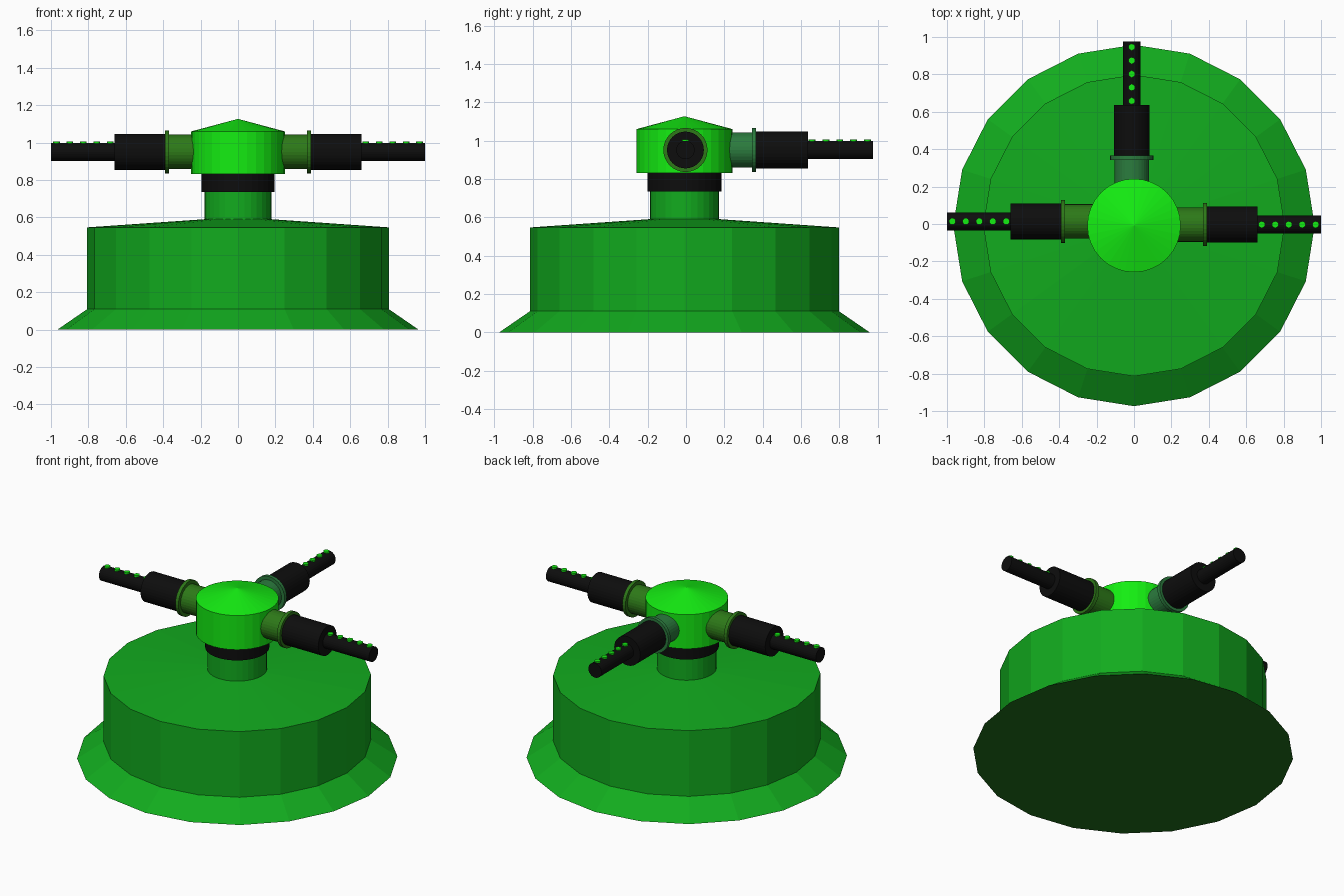
import bpy, bmesh
from math import cos, sin, pi
from mathutils import Matrix

if "Cube" in bpy.data.objects:
    bpy.data.objects.remove(bpy.data.objects["Cube"])


def material(name, rgb):
    m = bpy.data.materials.new(name)
    m.diffuse_color = (*rgb, 1)
    m.use_nodes = True
    m.node_tree.nodes["Principled BSDF"].inputs["Base Color"].default_value = m.diffuse_color
    return m


BASE = material("base_green", (0.006, 0.41, 0.013))
HEAD = material("bright_green", (0.007, 0.85, 0.006))
OLIVE = material("olive_green", (0.026, 0.19, 0.009))
TEAL = material("teal_green", (0.024, 0.20, 0.048))
DARK = material("underside_green", (0.014, 0.16, 0.010))
BLACK = material("black", (0.004, 0.004, 0.004))
CY = -0.008  # body axis in y


def lathe(name, profile, sides, mat, matrix):
    """Closed solid of revolution from (radius, height) points."""
    bm = bmesh.new()
    rings = []
    for r, h in profile:
        if r == 0:
            rings.append([bm.verts.new((0, 0, h))])
        else:
            rings.append([bm.verts.new((r * cos(2 * pi * i / sides),
                                        r * sin(2 * pi * i / sides), h))
                          for i in range(sides)])
    for a, b in zip(rings, rings[1:]):
        for i in range(sides):
            j = (i + 1) % sides
            if len(b) == 1:
                bm.faces.new((a[i], a[j], b[0]))
            else:
                bm.faces.new((a[i], a[j], b[j], b[i]))
    for ring in (rings[0], rings[-1]):
        if len(ring) > 1:
            bm.faces.new(ring)
    bmesh.ops.recalc_face_normals(bm, faces=bm.faces)
    bm.transform(matrix)
    me = bpy.data.meshes.new(name)
    bm.to_mesh(me)
    bm.free()
    me.materials.append(mat)
    ob = bpy.data.objects.new(name, me)
    bpy.context.collection.objects.link(ob)
    return ob


# Flared drum with dark underside, neck, seal and head
axis = Matrix.Translation((0, CY, 0))
drum = lathe("base_drum", [(0.966, 0), (0.806, 0.11), (0.806, 0.547), (0, 0.603)], 20, BASE, axis)
drum.data.materials.append(DARK)
for face in drum.data.polygons:
    if face.normal.z < -0.9:
        face.material_index = 1
lathe("neck", [(0.18, 0.55), (0.18, 0.75)], 32, BASE, axis)
lathe("neck_seal", [(0.194, 0.735), (0.194, 0.832)], 32, BLACK, axis)
lathe("head", [(0.25, 0.832), (0.25, 1.06), (0, 1.127)], 32, HEAD, axis)


def arm(side, angle, offset, shift, green):
    """Pipe arm pointing outwards from the head, with a row of studs."""
    place = (Matrix.Translation((*offset, 0.951)) @ Matrix.Rotation(angle, 4, 'Z')
             @ Matrix.Translation((shift, 0, 0)))
    along = place @ Matrix.Rotation(pi / 2, 4, 'Y')
    lathe(side + "_collar", [(0.092, 0.2), (0.092, 0.368), (0.115, 0.368), (0.115, 0.391),
                             (0.09, 0.391)], 32, green, along)
    lathe(side + "_sleeve", [(0.096, 0.39), (0.096, 0.66)], 32, BLACK, along)
    lathe(side + "_barrel", [(0.048, 0.65), (0.048, 1.0)], 24, BLACK, along)
    for i in range(5):
        lathe(f"{side}_stud_{i + 1}", [(0.018, 0.03), (0.018, 0.056)], 16, HEAD,
              place @ Matrix.Translation((0.683 + 0.072 * i, 0, 0)))


arm("right", 0, (0, -0.003), 0, OLIVE)
arm("left", pi, (0, 0.014), 0, OLIVE)
arm("back", pi / 2, (-0.012, 0), -0.025, TEAL)
